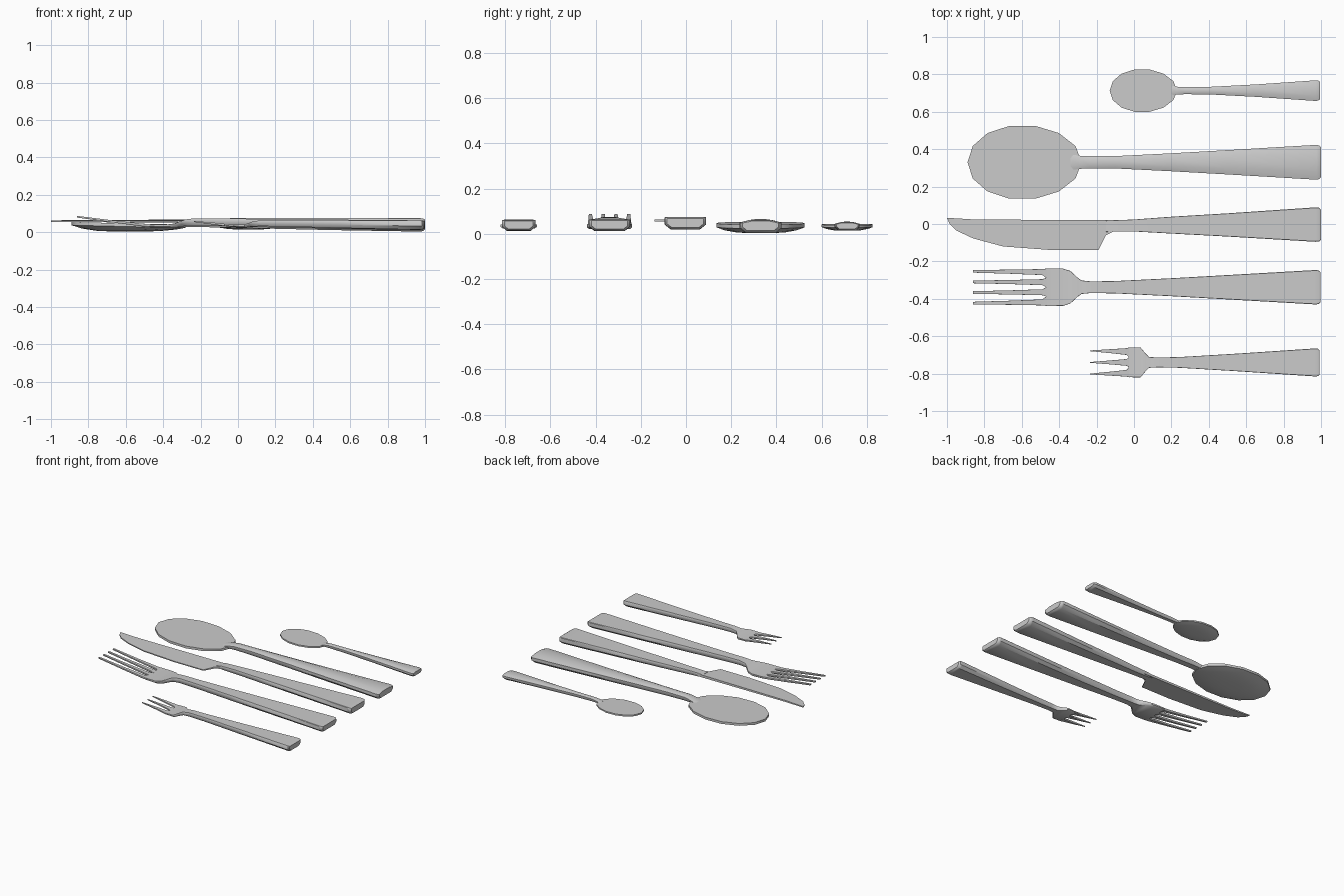
import bpy, bmesh, math


def finish(name, bm, angle=40):
    bmesh.ops.recalc_face_normals(bm, faces=bm.faces)
    mesh = bpy.data.meshes.new(name)
    bm.to_mesh(mesh)
    bm.free()
    ob = bpy.data.objects.new(name, mesh)
    bpy.context.collection.objects.link(ob)
    bpy.ops.object.select_all(action='DESELECT')
    ob.select_set(True)
    bpy.context.view_layer.objects.active = ob
    bpy.ops.object.shade_smooth_by_angle(angle=math.radians(angle))
    return ob


def skin(bm, rings):
    """Bridge equal rings of points and cap both ends."""
    vs = [[bm.verts.new(p) for p in r] for r in rings]
    n = len(vs[0])
    for a, b in zip(vs, vs[1:]):
        for i in range(n):
            j = (i + 1) % n
            bm.faces.new((a[i], a[j], b[j], b[i]))
    bm.faces.new(vs[0])
    bm.faces.new(vs[-1][::-1])


def loft(name, sections, rounded=False):
    """Sections along x: (x, centre y, half width, z bottom, z top)."""
    rings = []
    for x, c, w, zb, zt in sections:
        h = zt - zb
        k = min(0.3 * w, 0.5 * h)
        t = 0.5 * w if rounded else 0.1 * k
        s = 0.2 * h if rounded else 0.05 * h
        half = [(w - k, zb), (w, zb + 0.4 * h), (w, zt - s), (w - t, zt)]
        rings.append([(x, c + y, z) for y, z in half] +
                     [(x, c - y, z) for y, z in reversed(half)])
    bm = bmesh.new()
    skin(bm, rings)
    return finish(name, bm)


def bowl(name, cx, cy, rx, ry, tip, neck, z_low, rim):
    """Flat-topped bowl with a rounded underside and a tilted rim."""
    n = 14
    rings = []
    for scale, depth in ((1, None), (1, 0), (0.82, 0.5), (0.55, 0.88), (0.25, 1)):
        ring = []
        for i in range(n):
            a = 2 * math.pi * i / n
            ux, uy = math.cos(a), math.sin(a)
            top = tip + (neck - tip) * (ux * scale + 1) / 2
            z = top if depth is None else (top - rim) * (1 - depth) + z_low * depth
            ring.append((cx + rx * ux * scale - 0.04 * rx * scale * uy * uy,
                         cy + ry * uy * scale, z))
        rings.append(ring)
    bm = bmesh.new()
    skin(bm, rings)
    return finish(name, bm)


# Spoons
bowl("spoon_bowl", -0.585, 0.33, 0.305, 0.2, 0.054, 0.04, 0.003, 0.017)
loft("spoon_handle", [
    (-0.34, 0.33, 0.042, 0.022, 0.041), (-0.29, 0.33, 0.035, 0.026, 0.054),
    (-0.24, 0.33, 0.033, 0.028, 0.064), (-0.1, 0.33, 0.033, 0.025, 0.066),
    (0.2, 0.33, 0.048, 0.018, 0.065), (0.5, 0.33, 0.065, 0.011, 0.063),
    (0.975, 0.33, 0.093, 0.003, 0.062), (0.99, 0.33, 0.09, 0.006, 0.06),
    (1.0, 0.33, 0.08, 0.014, 0.056)], rounded=True)

bowl("teaspoon_bowl", 0.05, 0.713, 0.18, 0.116, 0.045, 0.038, 0.014, 0.011)
loft("teaspoon_handle", [
    (0.2, 0.713, 0.026, 0.027, 0.039), (0.23, 0.713, 0.021, 0.028, 0.047),
    (0.27, 0.713, 0.019, 0.028, 0.053), (0.4, 0.713, 0.02, 0.026, 0.054),
    (0.65, 0.713, 0.033, 0.021, 0.053), (0.97, 0.713, 0.055, 0.014, 0.052),
    (0.985, 0.713, 0.053, 0.016, 0.051), (0.995, 0.713, 0.047, 0.021, 0.048)],
    rounded=True)

# Knife blade: wedge with a thick spine and thin cutting edge
outline = [(-1.0, 0.033), (-0.985, 0.0), (-0.95, -0.035), (-0.86, -0.077),
           (-0.70, -0.12), (-0.43, -0.14), (-0.19, -0.14), (-0.15, -0.06),
           (-0.11, -0.04), (-0.08, -0.02), (-0.08, 0.02), (-0.85, 0.024)]
bm = bmesh.new()
skin(bm, [[(x, y, 0.059 + s * (0.0035 + 0.006 * (y + 0.14) / 0.17 * min(1, (x + 1.05) / 0.6)))
           for x, y in outline] for s in (-1, 1)])
finish("knife_blade", bm)
loft("knife_handle", [
    (-0.15, -0.012, 0.03, 0.049, 0.068), (-0.11, -0.01, 0.03, 0.044, 0.073),
    (0.0, -0.008, 0.032, 0.04, 0.075), (0.2, -0.006, 0.045, 0.035, 0.075),
    (0.5, -0.005, 0.062, 0.028, 0.075), (0.97, -0.003, 0.092, 0.019, 0.075),
    (0.99, -0.003, 0.09, 0.021, 0.073), (1.0, -0.003, 0.08, 0.028, 0.068)])

# Forks: head and handle in one sweep, tines added in a row
FY, SY = -0.338, -0.74
loft("fork_body", [
    (-0.47, FY, 0.1, 0.026, 0.042), (-0.38, FY, 0.1, 0.021, 0.041),
    (-0.34, FY, 0.087, 0.023, 0.046), (-0.30, FY, 0.05, 0.03, 0.061),
    (-0.28, FY, 0.036, 0.034, 0.068), (-0.23, FY, 0.031, 0.036, 0.074),
    (-0.1, FY, 0.033, 0.033, 0.073), (0.2, FY, 0.048, 0.025, 0.07),
    (0.5, FY, 0.065, 0.019, 0.067), (0.97, FY, 0.092, 0.012, 0.063),
    (0.988, FY, 0.09, 0.014, 0.062), (0.998, FY, 0.08, 0.021, 0.058)])
for i in range(4):
    u = (i - 1.5) / 1.5
    loft(f"fork_tine_{i + 1}", [
        (-0.86, FY + u * 0.085, 0.007, 0.078, 0.087),
        (-0.66, FY + u * 0.083, 0.011, 0.05, 0.062),
        (-0.49, FY + u * 0.081, 0.016, 0.028, 0.043),
        (-0.465, FY + u * 0.073, 0.027, 0.0255, 0.042)])

loft("small_fork_body", [
    (-0.03, SY, 0.079, 0.027, 0.04), (0.035, SY, 0.08, 0.024, 0.041),
    (0.06, SY, 0.05, 0.028, 0.05), (0.08, SY, 0.029, 0.031, 0.058),
    (0.13, SY, 0.026, 0.032, 0.064), (0.25, SY, 0.029, 0.03, 0.064),
    (0.55, SY, 0.047, 0.022, 0.063), (0.97, SY, 0.075, 0.013, 0.062),
    (0.985, SY, 0.073, 0.015, 0.061), (0.993, SY, 0.064, 0.021, 0.057)])
for i in (-1, 0, 1):
    loft(f"small_fork_tine_{i + 2}", [
        (-0.235, SY + i * 0.062, 0.002, 0.054, 0.06),
        (-0.12, SY + i * 0.06, 0.011, 0.039, 0.05),
        (-0.04, SY + i * 0.058, 0.018, 0.028, 0.041),
        (-0.025, SY + i * 0.053, 0.027, 0.0265, 0.04)])
